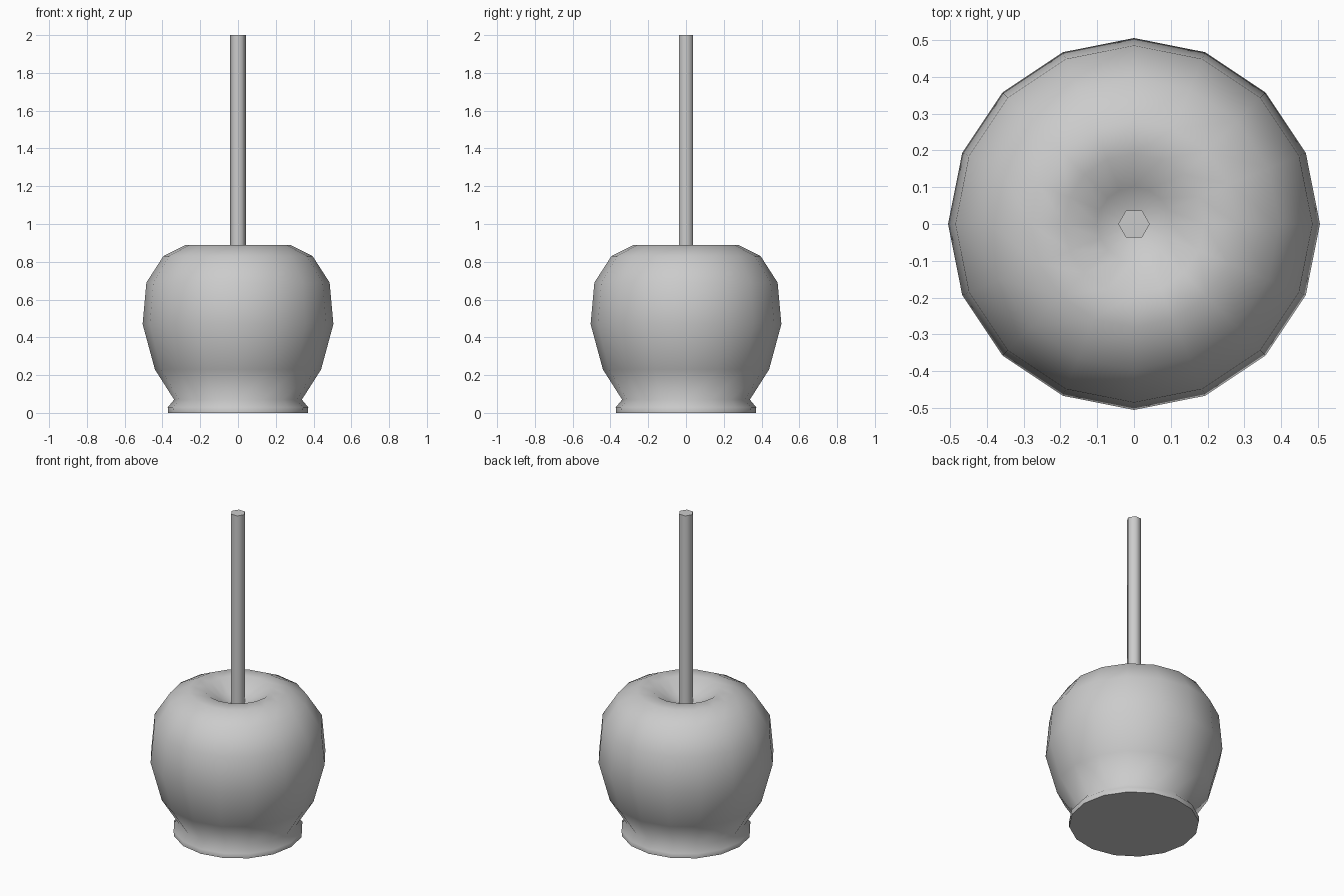
import bpy, bmesh, math

if "Cube" in bpy.data.objects:
    bpy.data.objects.remove(bpy.data.objects["Cube"])


def lathe(name, profile, sides, angle):
    """Revolve (radius, z) points listed bottom to top, closing both ends."""
    bm = bmesh.new()
    rings = []
    for r, z in profile:
        rings.append([bm.verts.new((r * math.cos(2 * math.pi * i / sides),
                                    r * math.sin(2 * math.pi * i / sides), z))
                      for i in range(sides)])
    for a, b in zip(rings, rings[1:]):
        for i in range(sides):
            j = (i + 1) % sides
            bm.faces.new((a[i], a[j], b[j], b[i]))
    bm.faces.new(rings[0][::-1])
    bm.faces.new(rings[-1])
    mesh = bpy.data.meshes.new(name)
    bm.to_mesh(mesh)
    bm.free()
    obj = bpy.data.objects.new(name, mesh)
    bpy.context.collection.objects.link(obj)
    bpy.ops.object.select_all(action='DESELECT')
    obj.select_set(True)
    bpy.context.view_layer.objects.active = obj
    bpy.ops.object.shade_smooth_by_angle(angle=math.radians(angle))
    return obj


# Dipped apple: pooled coating at the base, round body, hollow at the top
lathe("coated_apple", [
    (0.37, 0.0), (0.372, 0.03), (0.338, 0.07), (0.44, 0.23), (0.505, 0.47),
    (0.485, 0.69), (0.395, 0.83), (0.28, 0.888), (0.19, 0.89),
    (0.10, 0.83), (0.03, 0.80),
], 16, 75)

# Hexagonal stick pushed into the hollow
lathe("stick", [(0.043, 0.76), (0.043, 2.0)], 6, 65)
